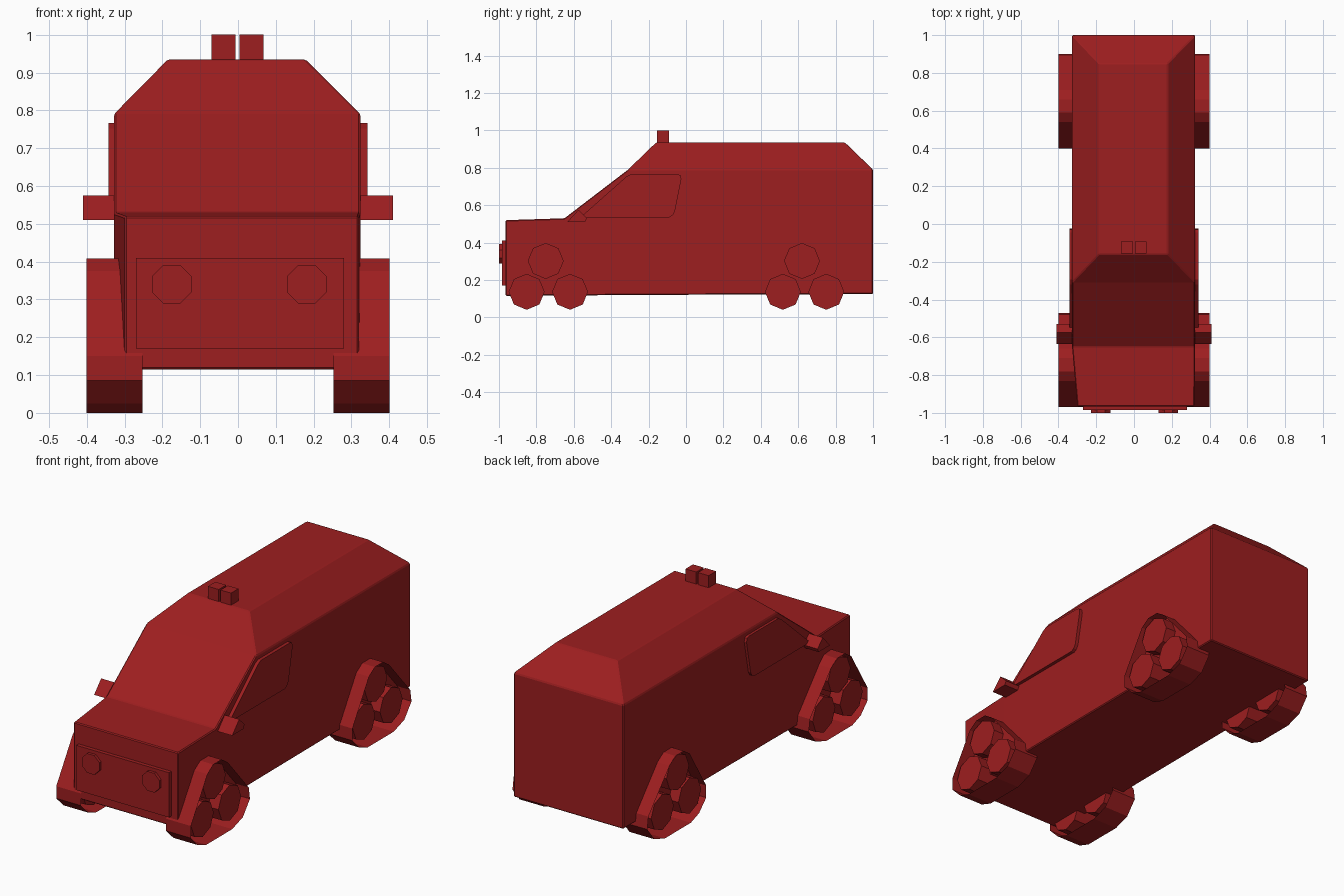
import bpy, bmesh, math
from mathutils import Matrix

if "Cube" in bpy.data.objects:
    bpy.data.objects.remove(bpy.data.objects["Cube"])

red = bpy.data.materials.new("red_paint")
red.diffuse_color = (0.34, 0.013, 0.014, 1)
red.use_nodes = True
red.node_tree.nodes["Principled BSDF"].inputs["Base Color"].default_value = red.diffuse_color


def finish(bm, name, closed=True):
    if closed:
        bmesh.ops.recalc_face_normals(bm, faces=bm.faces)
    me = bpy.data.meshes.new(name)
    bm.to_mesh(me)
    bm.free()
    ob = bpy.data.objects.new(name, me)
    me.materials.append(red)
    bpy.context.collection.objects.link(ob)
    return ob


def box(name, lo, hi):
    bm = bmesh.new()
    bmesh.ops.create_cube(bm, size=1)
    for v in bm.verts:
        v.co = [a + (b - a) * (c + 0.5) for a, b, c in zip(lo, hi, v.co)]
    return finish(bm, name)


def extrude_x(name, profile, x0, x1, capped=True):
    """Extrude a (y, z) profile along x; uncapped gives an open band."""
    bm = bmesh.new()
    a = [bm.verts.new((x0, y, z)) for y, z in profile]
    b = [bm.verts.new((x1, y, z)) for y, z in profile]
    n = len(profile)
    for i in range(n):
        j = (i + 1) % n
        bm.faces.new((a[i], a[j], b[j], b[i]))
    if capped:
        bm.faces.new(a)
        bm.faces.new(b)
    return finish(bm, name)


def octagon(cy, cz, r, turn=0.0):
    return [(cy + r * math.cos(turn + i * math.pi / 4),
             cz + r * math.sin(turn + i * math.pi / 4)) for i in range(8)]


# Body: cross-sections from nose to tail, then a chamfered roof cap
bm = bmesh.new()
stations = [(-0.965, -0.30, 0.32, 0.115, 0.52), (-0.65, -0.328, 0.324, 0.117, 0.53),
            (-0.31, -0.328, 0.324, 0.12, 0.79), (1.0, -0.328, 0.324, 0.125, 0.79)]
rings = [[bm.verts.new(p) for p in ((l, y, b), (r, y, b), (r, y, t), (l, y, t))]
         for y, l, r, b, t in stations]
for k in range(3):
    p, q = rings[k], rings[k + 1]
    for i in range(4):
        if not (k == 2 and i == 2):
            j = (i + 1) % 4
            bm.faces.new((p[i], p[j], q[j], q[i]))
bm.faces.new(rings[0])
bm.faces.new(rings[3])
shoulder = [rings[2][3], rings[2][2], rings[3][2], rings[3][3]]
roof = [bm.verts.new(p) for p in ((-0.185, -0.16, 0.935), (0.178, -0.16, 0.935),
                                  (0.178, 0.85, 0.935), (-0.185, 0.85, 0.935))]
for i in range(4):
    j = (i + 1) % 4
    bm.faces.new((shoulder[i], shoulder[j], roof[j], roof[i]))
bm.faces.new(roof)
body = finish(bm, "van_body")
bev = body.modifiers.new("edge_bevel", 'BEVEL')
bev.width = 0.005
bev.segments = 1

# Nose panel and octagonal headlamps
box("nose_panel", (-0.27, -0.985, 0.17), (0.28, -0.955, 0.41))
for x in (-0.175, 0.182):
    bm = bmesh.new()
    bmesh.ops.create_cone(bm, cap_ends=True, segments=8, radius1=0.056, radius2=0.056, depth=0.03,
                          matrix=Matrix.Translation((x, -0.985, 0.34))
                          @ Matrix.Rotation(math.pi / 2, 4, 'X')
                          @ Matrix.Rotation(math.pi / 8, 4, 'Z'))
    finish(bm, "headlamp")

# Roof beacons
box("roof_beacon", (-0.07, -0.155, 0.925), (-0.006, -0.092, 1.0))
box("roof_beacon", (0.004, -0.155, 0.925), (0.067, -0.092, 1.0))

window = [(-0.565, 0.535), (-0.32, 0.752), (-0.295, 0.766), (-0.045, 0.766), (-0.03, 0.76),
          (-0.025, 0.74), (-0.06, 0.565), (-0.072, 0.545), (-0.09, 0.535)]
mirror = [(-0.635, 0.51), (-0.54, 0.51), (-0.53, 0.53), (-0.575, 0.575)]
belt = [(-0.25, 0.15), (-0.25, 0.085), (-0.19, 0.025), (-0.12, 0), (0.10, 0), (0.19, 0.03),
        (0.25, 0.105), (0.24, 0.17), (0.06, 0.375), (0.01, 0.408), (-0.06, 0.408), (-0.11, 0.375)]
wheels = [(-0.132, 0.137), (0.1, 0.137), (-0.03, 0.302)]

for s in (-1, 1):
    # Side window and door mirror
    extrude_x("side_window", window, s * 0.31, s * 0.342)
    extrude_x("door_mirror", mirror, s * 0.31, s * 0.41)
    # Triangular tracks: open belt around three wheels
    for cy in (-0.72, 0.65):
        extrude_x("track_belt", [(cy + y, z) for y, z in belt], s * 0.253, s * 0.40, False)
        for y, z in wheels:
            extrude_x("track_wheel", octagon(cy + y, z, 0.096), s * 0.26, s * 0.385)
